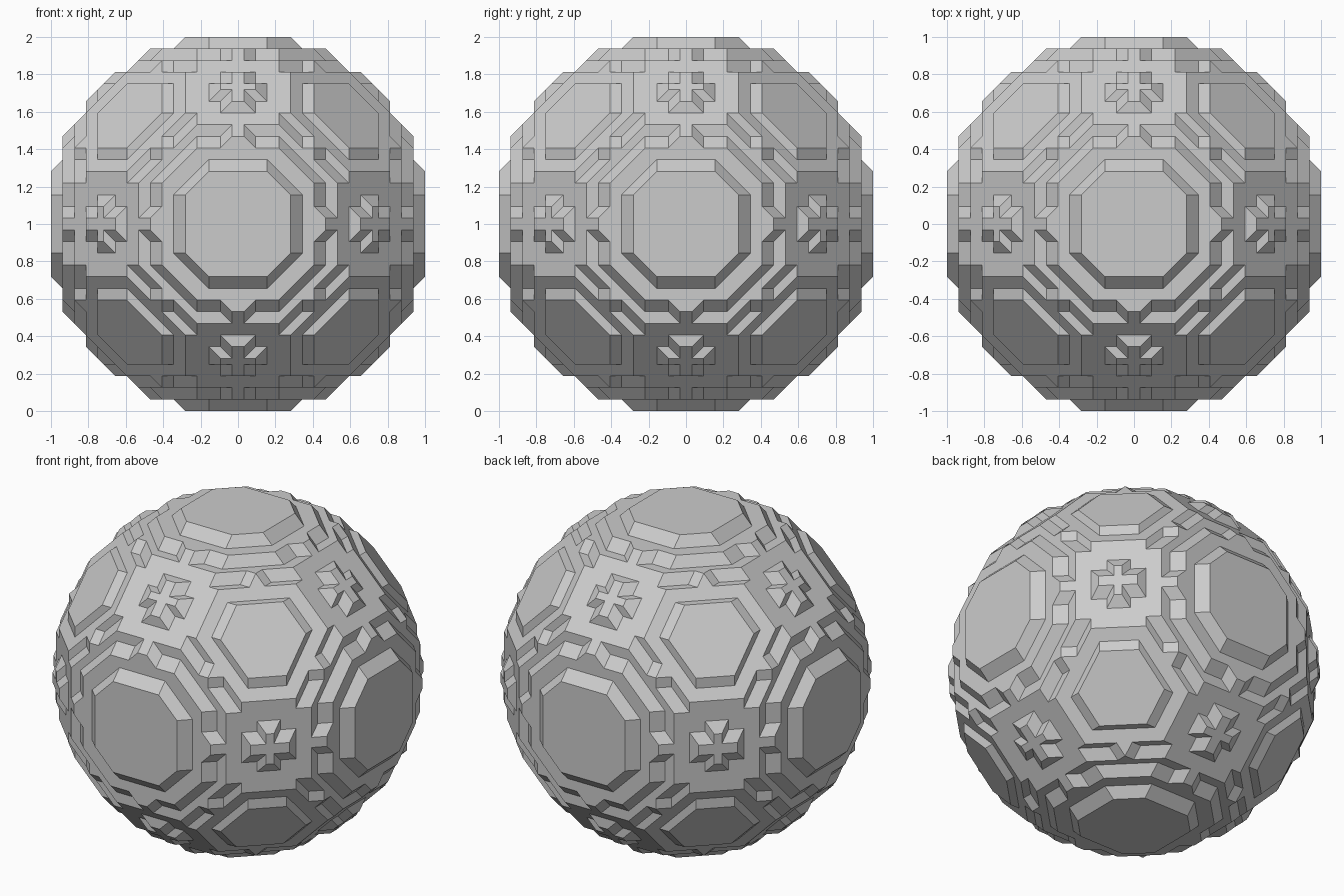
import bpy, bmesh, math
from itertools import permutations, product

if "Cube" in bpy.data.objects:
    bpy.data.objects.remove(bpy.data.objects["Cube"])

# Corner of each convex layer in 1/32 units; signs and permutations give the rest
LAYERS = [
    (32, 9, 5),     # octagon plateaus
    (30, 15, 1),    # narrow bridges from octagons to squares
    (30, 13, 7),    # upper terrace
    (28, 17, 7),    # middle terrace
    (28, 13, 13),   # small corner steps
    (26, 19, 9),    # square plates and hexagon ground
    (26, 21, 1),    # cross, long arm
    (24, 23, 3),    # cross, side arm
    (24, 19, 13),   # hexagon plateaus
]
UNIT = 1 / 32


def layer(corner, name):
    """Convex solid with full cubic symmetry around one corner point."""
    points = {tuple(s * c for s, c in zip(signs, p))
              for p in permutations(corner)
              for signs in product((-1, 1), repeat=3)}
    bm = bmesh.new()
    for p in sorted(points):
        bm.verts.new(p)
    bmesh.ops.convex_hull(bm, input=bm.verts[:])
    bmesh.ops.dissolve_limit(bm, angle_limit=math.radians(1),
                             verts=bm.verts[:], edges=bm.edges[:])
    bmesh.ops.recalc_face_normals(bm, faces=bm.faces[:])
    mesh = bpy.data.meshes.new(name)
    bm.to_mesh(mesh)
    bm.free()
    ob = bpy.data.objects.new(name, mesh)
    bpy.context.collection.objects.link(ob)
    return ob


# Join all layers into one stepped ball
ball = layer(LAYERS[0], "stepped_ball")
helpers = [layer(c, f"layer_helper_{i}") for i, c in enumerate(LAYERS[1:])]
for h in helpers:
    h.hide_render = True
    mod = ball.modifiers.new("union", 'BOOLEAN')
    mod.operation = 'UNION'
    mod.solver = 'EXACT'
    mod.object = h
bpy.context.view_layer.update()
result = bpy.data.meshes.new_from_object(
    ball.evaluated_get(bpy.context.evaluated_depsgraph_get()))
ball.modifiers.clear()
ball.data = result
for h in helpers:
    bpy.data.objects.remove(h)

# Clean coplanar faces, scale and stand on the ground
bm = bmesh.new()
bm.from_mesh(result)
bmesh.ops.remove_doubles(bm, verts=bm.verts[:], dist=0.01)
bmesh.ops.dissolve_limit(bm, angle_limit=math.radians(1),
                         verts=bm.verts[:], edges=bm.edges[:])
for v in bm.verts:
    v.co *= UNIT
    v.co.z += 1
bm.to_mesh(result)
bm.free()

grey = bpy.data.materials.new("light_grey")
grey.diffuse_color = (0.6, 0.6, 0.6, 1)
grey.use_nodes = True
grey.node_tree.nodes["Principled BSDF"].inputs["Base Color"].default_value = grey.diffuse_color
result.materials.clear()
result.materials.append(grey)
